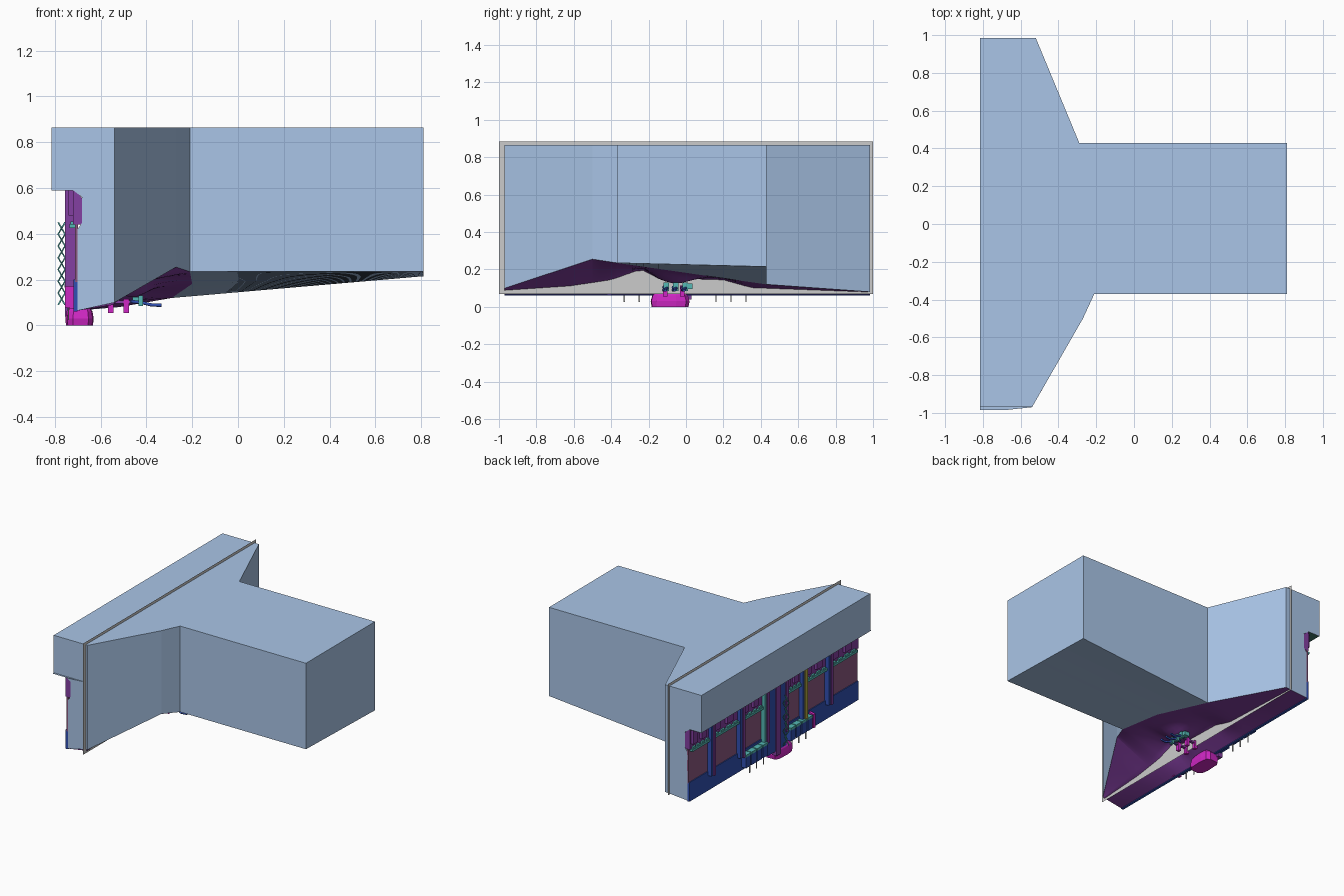
import bpy, bmesh, math
from mathutils import Vector

if "Cube" in bpy.data.objects:
    bpy.data.objects.remove(bpy.data.objects["Cube"])

COL = dict(sky=(.40, .56, .80), navy=(.03, .08, .45), purple=(.23, .05, .36), mauve=(.26, .10, .22),
           teal=(.09, .48, .46), magenta=(.62, .02, .55), yellow=(.50, .42, .06), green=(.05, .18, .14))
MATS = {}
for k, c in COL.items():
    MATS[k] = bpy.data.materials.new(k)
    MATS[k].diffuse_color = (*c, 1)


def mesh(name, verts, faces, col=None, smooth=False):
    me = bpy.data.meshes.new(name)
    me.from_pydata([tuple(v) for v in verts], [], faces)
    ob = bpy.data.objects.new(name, me)
    bpy.context.collection.objects.link(ob)
    if col:
        me.materials.append(MATS[col])
    for p in me.polygons:
        p.use_smooth = smooth
    return ob


def box(name, x, y, z, col=None):
    v = [(a, b, c) for a in x for b in y for c in z]
    return mesh(name, v, [(0, 1, 3, 2), (4, 6, 7, 5), (0, 4, 5, 1), (2, 3, 7, 6), (0, 2, 6, 4), (1, 5, 7, 3)], col)


def prism(name, prof, y0, y1, col):
    """x/z profile extruded along y"""
    n = len(prof)
    v = [(x, y, z) for y in (y0, y1) for x, z in prof]
    f = [(i, (i + 1) % n, n + (i + 1) % n, n + i) for i in range(n)]
    return mesh(name, v, f + [tuple(range(n))[::-1], tuple(range(n, 2 * n))], col)


def tube(name, pts, r, col, sides=6):
    cu = bpy.data.curves.new(name, 'CURVE')
    cu.dimensions, cu.bevel_depth, cu.bevel_resolution, cu.use_fill_caps = '3D', r, 1, True
    sp = cu.splines.new('POLY')
    sp.points.add(len(pts) - 1)
    for p, q in zip(sp.points, pts):
        p.co = (*q, 1)
    cu.materials.append(MATS[col])
    ob = bpy.data.objects.new(name, cu)
    bpy.context.collection.objects.link(ob)
    return ob


def interp(y, table):
    for (a, va), (b, vb) in zip(table, table[1:]):
        if y <= b:
            return va + (vb - va) * max(0, (y - a) / (b - a))
    return table[-1][1]


# Outer shell: front block with overhang, open underneath
Y0, Y1 = -.97, .985
prof = [(-.54, .865), (-.815, .865), (-.815, .59), (-.72, .59), (-.68, .56), (-.68, .45), (-.70, .42), (-.70, .065)]
n = len(prof)
v = [(x, Y0, z) for x, z in prof] + [(-.54, Y0, .10)]
v += [(x, Y1, z) for x, z in prof] + [(-.52, Y1, .08)]
v[n + 1] = (-.52, Y1, .865)
f = [(i, i + n + 1, i + n + 2, i + 1) for i in range(1, n - 1)]
f += [tuple(range(n + 1)), tuple(range(n + 1, 2 * n + 2))[::-1]]
mesh("front_shell", v, f, 'sky')

# Outer shell: roof, tapering walls and long stem
outline = [(-.54, -.97, .10), (-.27, -.5, .255), (-.21, -.37, .235), (.81, -.37, .235),
           (.81, .43, .215), (-.29, .43, .12), (-.52, .985, .08)]
m = len(outline)
v = [(x, y, .865) for x, y, z in outline] + list(outline) + [(-.815, Y1, .865), (-.815, Y0, .865)]
f = [(i, m + i, m + i + 1, i + 1) for i in range(m - 1)] + [tuple(range(m)) + (2 * m, 2 * m + 1)]
mesh("rear_shell", v, f, 'sky')
mesh("side_lip", [(-.815, Y0, .59), (-.815, -.985, .59), (-.68, -.985, .59), (-.54, Y0, .59)], [(0, 1, 2, 3)], 'sky')
mesh("overhang_soffit", [(-.81, Y0, .588), (-.81, Y1, .588), (-.70, Y1, .588), (-.70, Y0, .588)], [(0, 1, 2, 3)], 'green')

# Thin divider sheet crossing the shell
X = -.555
mesh("divider_sheet", [(X, -1, .07), (X, 1, .07), (X, 1, .885), (X, -1, .885)], [(0, 1, 2, 3)])

# Terrain underside and sloping stem floor
edge_x = [(-.97, -.54), (-.5, -.27), (-.37, -.21), (0, -.20), (.43, -.29), (.985, -.52)]
edge_z = [(-.97, .10), (-.5, .255), (-.37, .235), (.43, .12), (.985, .08)]
mid_z = [(-.97, .09), (-.62, .115), (-.4, .15), (-.24, .21), (-.15, .16), (.2, .15), (.35, .105), (.985, .08)]
ys = sorted({round(Y0 + (Y1 - Y0) * i / 50, 4) for i in range(51)} | {-.5, -.37, .43})
v, f, cols = [], [], 15
for y in ys:
    xb, zb, zm = interp(y, edge_x), interp(y, edge_z), interp(y, mid_z)
    for j in range(cols):
        if j < 5:
            t = j / 4
            v.append((-.70 + .155 * t, y, .065 + (zm - .065) * t))
        else:
            t = (j - 4) / 10
            x = -.545 + (xb + .545) * t
            bowl = .06 * math.exp(-((x + .44) / .08) ** 2 - ((y + .06) / .10) ** 2)
            v.append((x, y, zm + (zb - zm) * t - bowl * (1 - t)))
for i in range(len(ys) - 1):
    for j in range(cols - 1):
        a = i * cols + j
        f.append((a, a + cols, a + cols + 1, a + 1))
mesh("terrain_underside", v, f, 'purple', True)
sy = [y for y in ys if -.37 <= y <= .43]
v, f = [], []
for y in sy:
    v += [(interp(y, edge_x), y, interp(y, edge_z)), (.81, y, .235 - .02 * (y + .37) / .8)]
for i in range(len(sy) - 1):
    f.append((2 * i, 2 * i + 2, 2 * i + 3, 2 * i + 1))
mesh("stem_floor", v, f, 'sky')

# Facade: base band, panels, upper frieze
box("facade_panels", (-.712, -.699), (Y0, Y1), (.19, .44), 'mauve')
box("facade_base", (-.718, -.70), (Y0, Y1), (.06, .20), 'navy')
prism("facade_frieze", [(-.72, .44), (-.68, .44), (-.68, .555), (-.71, .59), (-.72, .59)], Y0 + .003, Y1 - .003, 'purple')

# Pillars and scalloped ledges between them
pillars = [-.62, -.32, -.10, .12, .40, .74]
for i, y in enumerate(pillars):
    c = 'yellow' if y == -.32 else 'purple'
    box(f"pillar_{i}", (-.755, -.70), (y - .012, y + .012), (.17, .59), c)
    box(f"pillar_trim_{i}", (-.745, -.70), (y + .012, y + .03), (.17, .59), 'teal' if i == 3 else 'navy')
bays = [Y0] + pillars + [Y1]
for i, (a, b) in enumerate(zip(bays, bays[1:])):
    if i == 3:
        continue
    box(f"ledge_{i}", (-.735, -.70), (a + .03, b - .012), (.425, .442), 'teal')
    k = 4
    for j in range(k):
        s = a + .03 + (b - a - .045) * j / k
        w = (b - a - .045) / k
        box(f"ledge_bump_{i}_{j}", (-.732, -.70), (s + w * .2, s + w * .8), (.44, .455), 'teal')
        if j % 2:
            box(f"frieze_tooth_{i}_{j}", (-.74, -.70), (s, s + w), (.48, .59), 'purple')

# Central tower bay
box("central_bay", (-.745, -.70), (-.10, .12), (.07, .59), 'navy')
box("central_column", (-.756, -.72), (-.02, .03), (.04, .59), 'purple')
prism("side_ramp", [(-.755, .08), (-.69, .065), (-.69, .195), (-.755, .18)], -.42, -.40, 'magenta')

# Console blocks with hanging rods
for side, (a, b) in enumerate([(-.39, -.13), (.13, .39)]):
    w = (b - a) / 4
    for j in range(4):
        y = a + w * j
        box(f"console_{side}_{j}", (-.756, -.70), (y + .006, y + w - .006), (.085, .165), 'navy')
        box(f"console_top_{side}_{j}", (-.758, -.70), (y + .004, y + w - .004), (.165, .182), 'teal')
    for j in range(3):
        y = (-.33, -.25, -.17)[j] if side == 0 else (.16, .24, .32)[j]
        box(f"rod_{side}_{j}", (-.743, -.737), (y - .003, y + .003), (.025, .09))

# Zigzag chain in front of the tower: two crossing strands
for k in (0, 1):
    pts = [(-.785 + .03 * ((i + k) % 2), -.07 + .02 * k, .09 + .36 * i / 7) for i in range(8)]
    tube(f"zigzag_chain_{k}", pts, .004, 'teal')

# Faceted footing under the tower
bm = bmesh.new()
rings = []
for z, s in ((0, .95), (.03, 1), (.06, .92), (.085, .7)):
    rings.append([bm.verts.new((-.692 + .062 * s * math.copysign(abs(math.cos(t)) ** .5, math.cos(t)),
                                -.085 + .105 * s * math.copysign(abs(math.sin(t)) ** .5, math.sin(t)), z))
                  for t in [math.pi / 5 * i + .1 for i in range(10)]])
for lo, hi in zip(rings, rings[1:]):
    for i in range(10):
        bm.faces.new((lo[i], lo[(i + 1) % 10], hi[(i + 1) % 10], hi[i]))
bm.faces.new(rings[0][::-1])
bm.faces.new(rings[-1])
ob = mesh("tower_footing", [], [], 'magenta')
bm.to_mesh(ob.data)
bm.free()

# Machinery hanging beneath the terrain
for i, (x, y) in enumerate([(-.555, -.11), (-.555, -.02), (-.487, -.11), (-.487, -.02)]):
    box(f"hanging_post_{i}", (x - .012, x + .012), (y - .012, y + .012), (.055, .115), 'magenta')
box("hanging_beam_left", (-.58, -.46), (-.12, -.10), (.095, .108), 'purple')
box("hanging_beam_right", (-.58, -.46), (-.03, -.01), (.095, .108), 'purple')
box("teal_crate", (-.46, -.42), (.0, .035), (.095, .125), 'teal')
for i, y in enumerate((-.12, -.07, -.02)):
    tube(f"blue_pipe_{i}", [(-.47, y, .105), (-.42, y + .02, .10), (-.38, y, .09), (-.335, y + .01, .088)], .008, 'navy')
    box(f"pipe_clamp_{i}", (-.435, -.415), (y, y + .03), (.085, .13), 'teal')

for m in bpy.data.materials:
    if m.users and not m.is_grease_pencil:
        m.use_nodes = True
        m.node_tree.nodes["Principled BSDF"].inputs["Base Color"].default_value = m.diffuse_color
